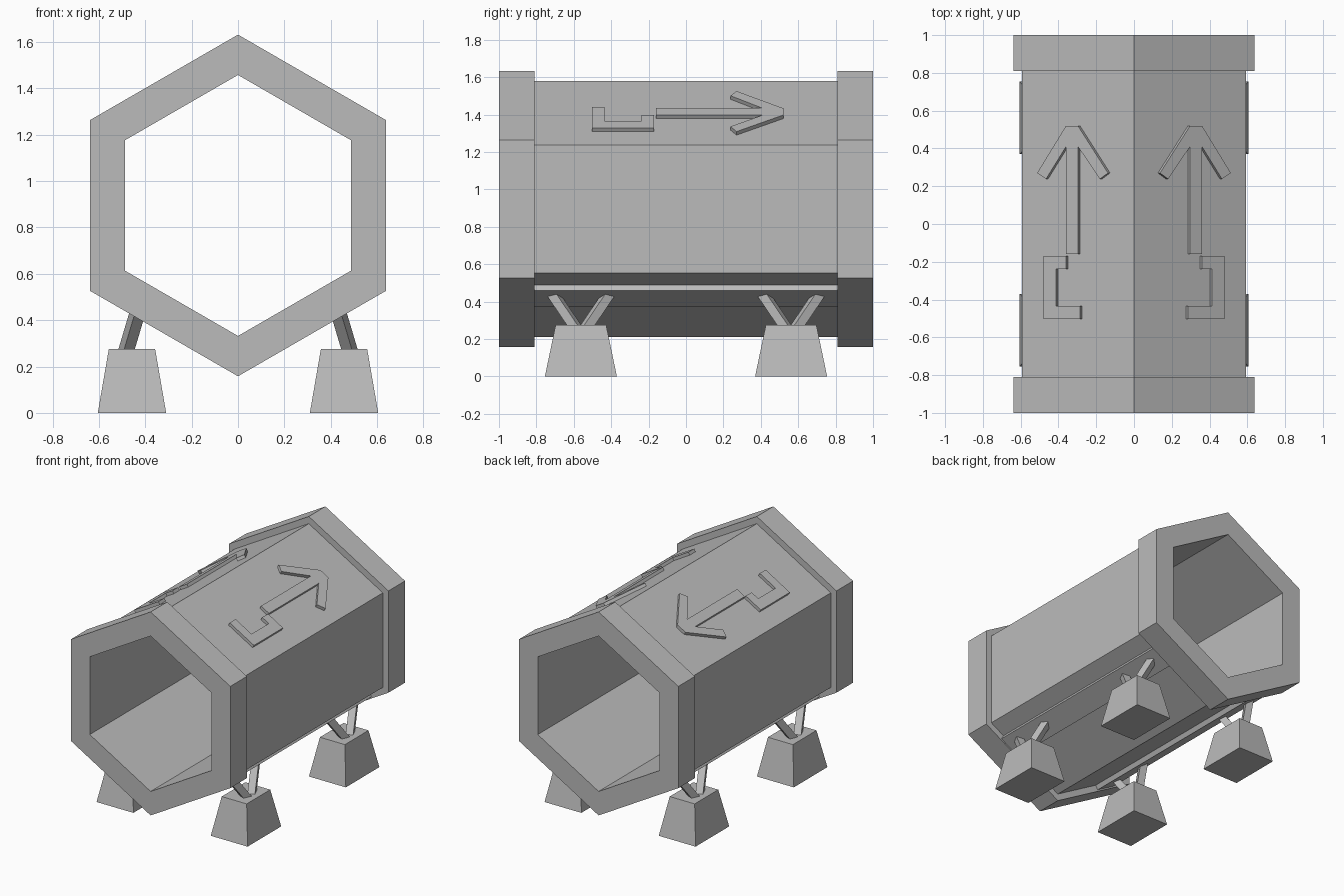
import bpy, bmesh
from math import sin, cos, radians
from mathutils import Vector

cube = bpy.data.objects.get("Cube")
if cube:
    bpy.data.objects.remove(cube)

grey = bpy.data.materials.new("plain_grey")
grey.use_nodes = True
grey.diffuse_color = (0.5, 0.5, 0.5, 1)
grey.node_tree.nodes["Principled BSDF"].inputs["Base Color"].default_value = (0.5, 0.5, 0.5, 1)

MID_Z = 0.895       # height of the tube axis
TUBE_R = 0.685      # outer corner radius of the tube
BORE_R = 0.563
COLLAR_R = 0.737
COLLAR_Y = 0.81


def finish(name, bm):
    bmesh.ops.recalc_face_normals(bm, faces=bm.faces)
    mesh = bpy.data.meshes.new(name)
    bm.to_mesh(mesh)
    bm.free()
    mesh.materials.append(grey)
    obj = bpy.data.objects.new(name, mesh)
    bpy.context.collection.objects.link(obj)
    return obj


def hexagon(bm, radius, y):
    angles = [radians(60 * i + 90) for i in range(6)]
    return [bm.verts.new((radius * cos(a), y, MID_Z + radius * sin(a))) for a in angles]


def hex_ring(name, outer, y0, y1):
    """Hollow six-sided sleeve along y."""
    bm = bmesh.new()
    loops = [hexagon(bm, outer, y0), hexagon(bm, outer, y1),
             hexagon(bm, BORE_R, y1), hexagon(bm, BORE_R, y0)]
    for k in range(4):
        a, b = loops[k], loops[(k + 1) % 4]
        for i in range(6):
            j = (i + 1) % 6
            bm.faces.new((a[i], a[j], b[j], b[i]))
    return finish(name, bm)


def prism(name, points, offset):
    """Solid made by sweeping a flat outline along an offset."""
    bm = bmesh.new()
    face = bm.faces.new([bm.verts.new(p) for p in points])
    swept = bmesh.ops.extrude_face_region(bm, geom=[face])["geom"]
    verts = [v for v in swept if isinstance(v, bmesh.types.BMVert)]
    bmesh.ops.translate(bm, verts=verts, vec=offset)
    return finish(name, bm)


def strut(name, start, end, size):
    """Square bar between two points."""
    bm = bmesh.new()
    axis = end - start
    bmesh.ops.create_cube(bm, size=1)
    bmesh.ops.scale(bm, verts=bm.verts, vec=(size, size, axis.length))
    turn = axis.to_track_quat("Z", "Y").to_matrix()
    bmesh.ops.rotate(bm, verts=bm.verts, matrix=turn)
    bmesh.ops.translate(bm, verts=bm.verts, vec=(start + end) / 2)
    return finish(name, bm)


def foot(name, x, y):
    """Tapered block."""
    bm = bmesh.new()
    bmesh.ops.create_cube(bm, size=1)
    for v in bm.verts:
        top = v.co.z > 0
        v.co.x = x + v.co.x * (0.2 if top else 0.295)
        v.co.y = y + v.co.y * (0.27 if top else 0.385)
        v.co.z = 0.275 if top else 0
    return finish(name, bm)


# Tube and end collars
hex_ring("tube", TUBE_R, -COLLAR_Y, COLLAR_Y)
hex_ring("front_collar", COLLAR_R, -1, -COLLAR_Y)
hex_ring("back_collar", COLLAR_R, COLLAR_Y, 1)

# Outlines of the raised marks, seen from above
ARROW = [(0.286, -0.16), (0.349, -0.16), (0.349, 0.41), (0.455, 0.238), (0.502, 0.27),
         (0.349, 0.52), (0.286, 0.52), (0.127, 0.27), (0.17, 0.238), (0.286, 0.41)]
HOOK = [(0.349, -0.17), (0.469, -0.17), (0.469, -0.503), (0.275, -0.503),
        (0.275, -0.435), (0.402, -0.435), (0.402, -0.237), (0.349, -0.237)]
SLOPE = 0.5774

for side, label in ((1, "left"), (-1, "right")):
    # Raised marks on the roof slope
    for mark, outline in (("arrow", ARROW), ("hook", HOOK)):
        points = [(side * x, y, MID_Z + TUBE_R - x * SLOPE) for x, y in outline]
        prism(f"{label}_{mark}", points, (side * 0.011, 0, 0.019))

    # Mounting rail under the lower slope
    rail = [(x, y, MID_Z - TUBE_R + x * SLOPE)
            for x, y in ((0.338, -COLLAR_Y), (0.485, -COLLAR_Y),
                         (0.485, COLLAR_Y), (0.338, COLLAR_Y))]
    prism(f"{label}_rail", [(side * x, y, z) for x, y, z in rail],
          (side * 0.0175, 0, -0.03))

    # Feet, each with a pair of splayed struts
    for y, place in ((-0.562, "front"), (0.562, "back")):
        foot(f"{label}_{place}_foot", side * 0.4575, y)
        for lean in (-1, 1):
            strut(f"{label}_{place}_strut_{'a' if lean < 0 else 'b'}",
                  Vector((side * 0.488, y + lean * 0.02, 0.25)),
                  Vector((side * 0.43, y + lean * 0.152, 0.445)), 0.05)
